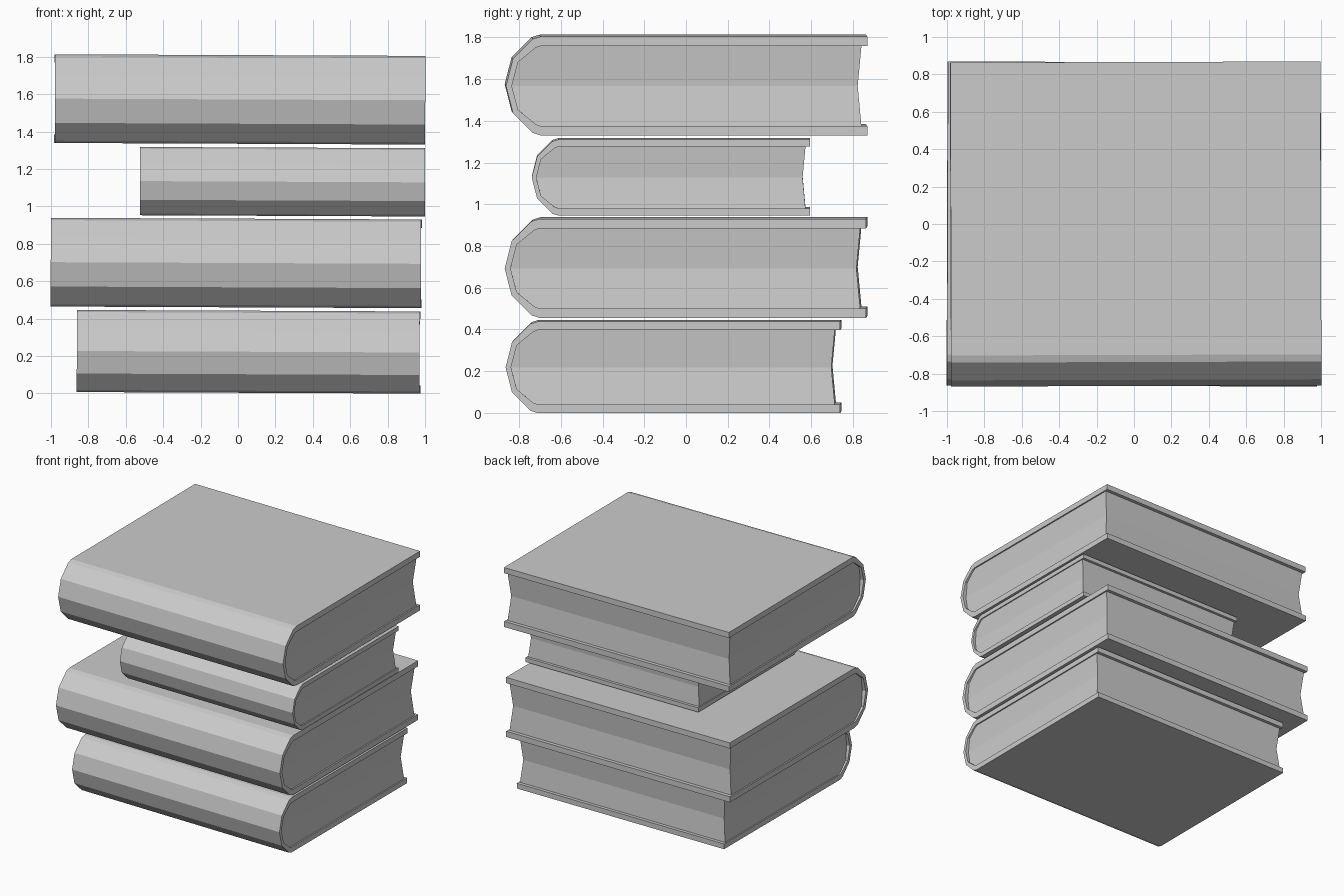
import bpy, bmesh
from math import radians
from mathutils import Matrix

if "Cube" in bpy.data.objects:
    bpy.data.objects.remove(bpy.data.objects["Cube"])

# Half profiles (y, z) from the spine tip round to the top board
OUTER = [(-0.866, 0), (-0.833, 0.13), (-0.738, 0.225), (-0.70, 0.237)]
INNER = [(-0.838, 0), (-0.808, 0.114), (-0.724, 0.183), (-0.70, 0.192)]
FORE_EDGE = 0.866
LENGTH = 1.979
PAGE_INSET = 0.011
HOLLOW = 0.02


def mirrored(half):
    """Full arc from the bottom board to the top board."""
    return [(y, -z) for y, z in reversed(half[1:])] + half


def prism(name, points, length, matrix, hollow=0):
    """Prism of a (y, z) profile along x; hollow dents both ends at mid height."""
    bm = bmesh.new()
    ends = [[bm.verts.new((s * length / 2, y, z)) for y, z in points] for s in (-1, 1)]
    for ring in ends:
        bm.faces.new(ring)
    for i in range(len(points)):
        j = i - 1
        bm.faces.new((ends[0][j], ends[0][i], ends[1][i], ends[1][j]))
    if hollow:
        # Crease the ends along the middle, then push the crease inward
        bmesh.ops.bisect_plane(bm, geom=bm.verts[:] + bm.edges[:] + bm.faces[:],
                               dist=1e-5, plane_co=(0, 0, 0), plane_no=(0, 0, 1))
        for v in bm.verts:
            dent = hollow * (1 - abs(v.co.z) / 0.192)
            v.co.x += -dent if v.co.x > 0 else dent
    bmesh.ops.recalc_face_normals(bm, faces=bm.faces)
    mesh = bpy.data.meshes.new(name)
    bm.to_mesh(mesh)
    bm.free()
    obj = bpy.data.objects.new(name, mesh)
    bpy.context.collection.objects.link(obj)
    obj.matrix_world = matrix
    return obj


def book(name, centre, scale, turn):
    matrix = (Matrix.Translation(centre)
              @ Matrix.Rotation(radians(0.25), 4, 'Y')
              @ Matrix.Rotation(radians(turn), 4, 'Z')
              @ Matrix.Scale(scale, 4))
    # Cover: two boards joined by the rounded spine
    outer = [(FORE_EDGE, -0.237)] + mirrored(OUTER) + [(FORE_EDGE, 0.237)]
    inner = [(FORE_EDGE, -0.192)] + mirrored(INNER) + [(FORE_EDGE, 0.192)]
    prism(name + "_cover", outer + inner[::-1], LENGTH, matrix)
    # Pages: rounded at the spine, hollow on the three open sides
    pages = [(0.838, -0.192)] + mirrored(INNER) + [(0.838, 0.192), (0.82, 0)]
    prism(name + "_pages", pages, LENGTH - 2 * PAGE_INSET, matrix, HOLLOW)


# Stack from the bottom up
book("bottom_book", (0.057, -0.06, 0.2225), 0.926, -0.18)
book("second_book", (-0.009, 0, 0.697), 1.0, -0.18)
book("small_book", (0.2375, -0.0725, 1.1315), 0.77, 0)
book("top_book", (0.009, 0, 1.5715), 1.0, 0.18)
